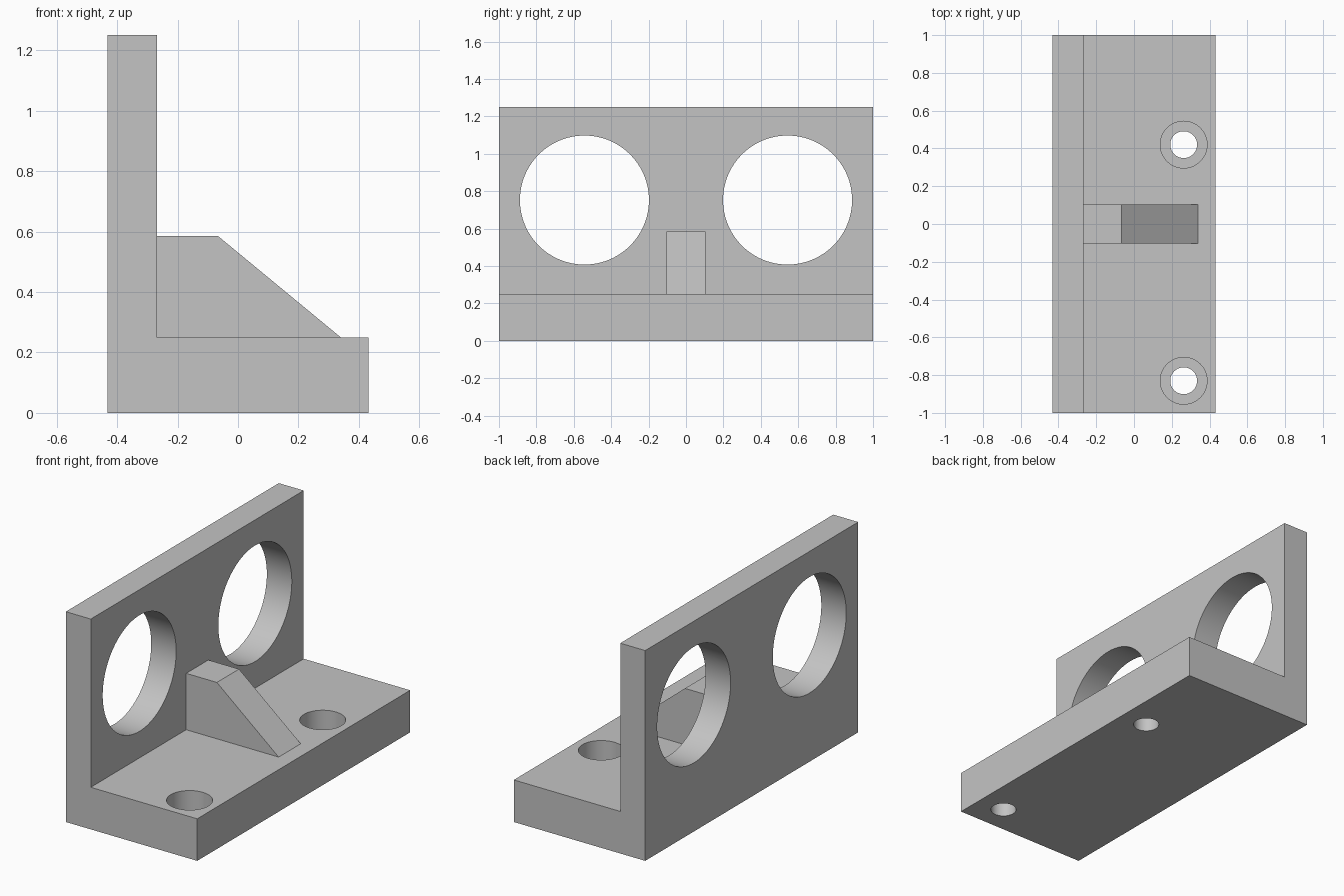
import bpy
import bmesh
from math import radians

cube = bpy.data.objects.get("Cube")
if cube:
    bpy.data.objects.remove(cube, do_unlink=True)

grey = bpy.data.materials.new("plain grey")
grey.use_nodes = True
colour = (0.55, 0.55, 0.55, 1)
grey.diffuse_color = colour
grey.node_tree.nodes["Principled BSDF"].inputs["Base Color"].default_value = colour


def extrude_profile(name, profile, half_width):
    """Extrude an x-z profile evenly along y."""
    bm = bmesh.new()
    face = bm.faces.new([bm.verts.new((x, -half_width, z)) for x, z in profile])
    result = bmesh.ops.extrude_face_region(bm, geom=[face])
    verts = [v for v in result["geom"] if isinstance(v, bmesh.types.BMVert)]
    bmesh.ops.translate(bm, verts=verts, vec=(0, 2 * half_width, 0))
    bmesh.ops.recalc_face_normals(bm, faces=bm.faces)
    mesh = bpy.data.meshes.new(name)
    bm.to_mesh(mesh)
    bm.free()
    mesh.materials.append(grey)
    obj = bpy.data.objects.new(name, mesh)
    bpy.context.collection.objects.link(obj)
    return obj


def drill(target, location, radius, depth, rotation=(0, 0, 0)):
    """Cut a round hole and discard the cutter."""
    bpy.ops.mesh.primitive_cylinder_add(vertices=96, radius=radius, depth=depth,
                                        location=location, rotation=rotation)
    cutter = bpy.context.object
    cutter.name = "hole_cutter"
    cutter.hide_render = True
    cutter.data.materials.append(grey)
    mod = target.modifiers.new("hole", 'BOOLEAN')
    mod.operation = 'DIFFERENCE'
    mod.solver = 'EXACT'
    mod.object = cutter
    bpy.ops.object.select_all(action='DESELECT')
    bpy.context.view_layer.objects.active = target
    target.select_set(True)
    bpy.ops.object.modifier_apply(modifier=mod.name)
    bpy.data.objects.remove(cutter, do_unlink=True)


# L-shaped body: base slab and upright plate
back, inner, front = -0.432, -0.268, 0.432
base_top, top = 0.25, 1.25
bracket = extrude_profile("angle_bracket", [
    (back, 0), (front, 0), (front, base_top),
    (inner, base_top), (inner, top), (back, top)], 1.0)

# Large round openings in the upright plate
for side in (-1, 1):
    drill(bracket, ((back + inner) / 2, side * 0.543, 0.753), 0.345, 0.4,
          (0, radians(90), 0))

# Counterbored screw holes in the base
bore_depth = 0.15
for y in (0.42, -0.83):
    drill(bracket, (0.263, y, base_top), 0.124, 2 * bore_depth)
    drill(bracket, (0.263, y, 0.1), 0.071, 0.6)

bpy.ops.object.shade_smooth_by_angle(angle=radians(30))

# Central stiffening rib with a sloping front
extrude_profile("support_rib", [
    (inner, base_top), (0.34, base_top), (-0.066, 0.585), (inner, 0.585)], 0.104)
